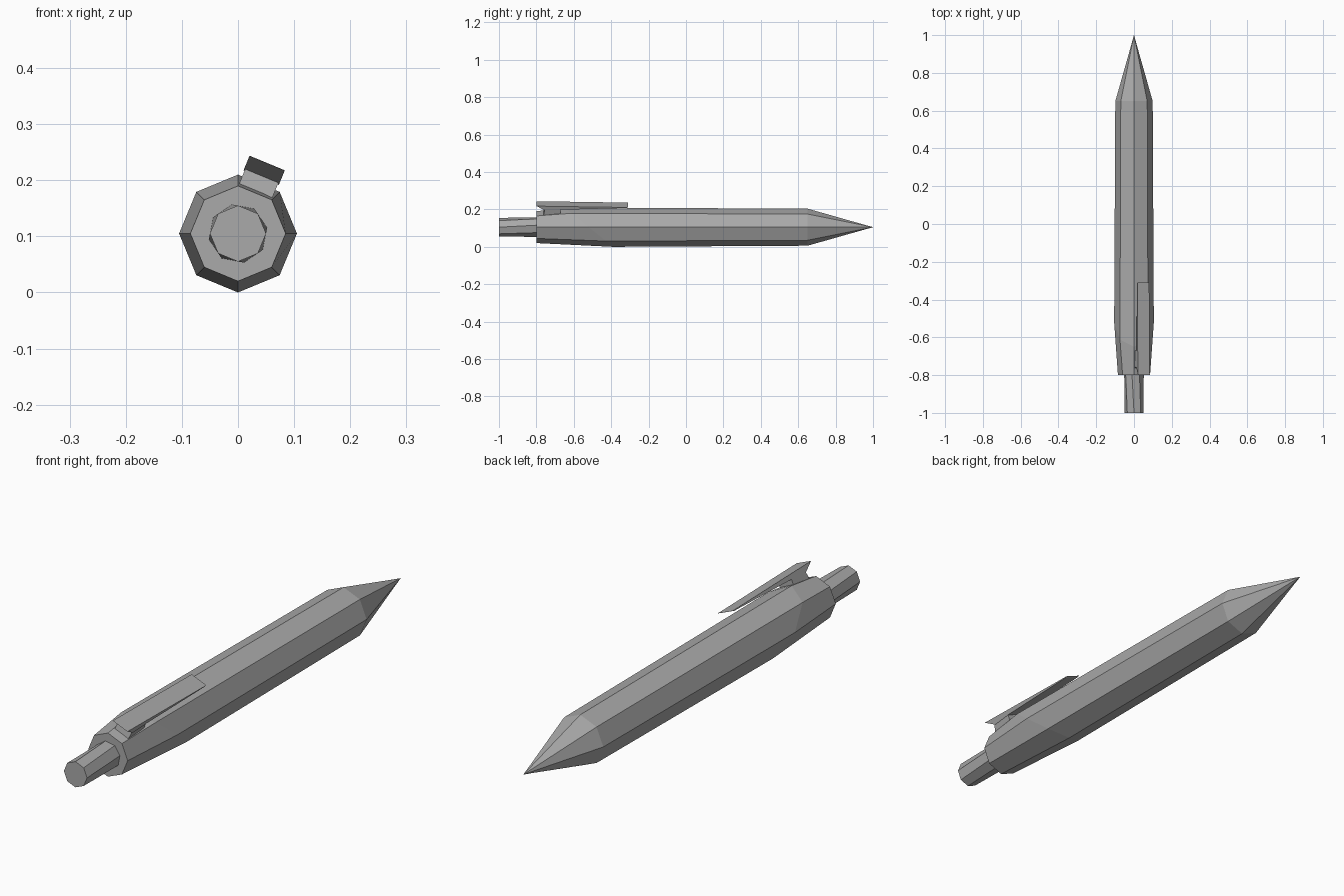
import bpy, bmesh
from math import sin, cos, pi, radians
from mathutils import Matrix

AXIS_Z = 0.105
SIDES = 8

cube = bpy.data.objects.get("Cube")
if cube:
    bpy.data.objects.remove(cube, do_unlink=True)

grey = bpy.data.materials.new("plain grey")
grey.use_nodes = True
grey.diffuse_color = (0.4, 0.4, 0.4, 1)
grey.node_tree.nodes["Principled BSDF"].inputs["Base Color"].default_value = (0.4, 0.4, 0.4, 1)


def finish(name, bm):
    bmesh.ops.remove_doubles(bm, verts=bm.verts, dist=0.0001)
    bmesh.ops.recalc_face_normals(bm, faces=bm.faces)
    mesh = bpy.data.meshes.new(name)
    bm.to_mesh(mesh)
    bm.free()
    mesh.materials.append(grey)
    obj = bpy.data.objects.new(name, mesh)
    bpy.context.collection.objects.link(obj)
    return obj


def loft(name, rings):
    """Octagonal loft along y; each ring is (y, radius, twist, slant)."""
    bm = bmesh.new()
    loops = []
    for y, r, twist, slant in rings:
        angles = [2 * pi * i / SIDES for i in range(SIDES)]
        loops.append([bm.verts.new((r * cos(a + twist), y - slant * sin(a),
                                    AXIS_Z + r * sin(a + twist))) for a in angles])
    for lower, upper in zip(loops, loops[1:]):
        for i in range(SIDES):
            j = (i + 1) % SIDES
            bm.faces.new((lower[i], lower[j], upper[j], upper[i]))
    bm.faces.new(loops[0])
    bm.faces.new(loops[-1])
    return finish(name, bm)


def side_profile(name, points, half_width):
    """Extrude a (y, radius) outline sideways and roll it onto the upper left facet."""
    bm = bmesh.new()
    face = bm.faces.new([bm.verts.new((-half_width, y, r)) for y, r in points])
    out = bmesh.ops.extrude_face_region(bm, geom=[face])
    moved = [v for v in out["geom"] if isinstance(v, bmesh.types.BMVert)]
    bmesh.ops.translate(bm, verts=moved, vec=(2 * half_width, 0, 0))
    place = Matrix.Translation((0, 0, AXIS_Z)) @ Matrix.Rotation(radians(22.5), 4, 'Y')
    bm.transform(place)
    return finish(name, bm)


# Barrel, with a slanted ring where the rear taper starts
loft("barrel", [(-0.8, 0.085, 0, 0), (-0.52, 0.105, 0, 0.13), (0.65, 0.099, 0, 0)])

# Nose cone and writing point
loft("nose_cone", [(0.65, 0.099, 0, 0), (0.95, 0.014, 0, 0)])
loft("writing_point", [(0.95, 0.014, 0, 0), (1.0, 0.0005, 0, 0)])

# Push button, slightly twisted
loft("push_button", [(-1.0, 0.05, 0, 0), (-0.79, 0.053, radians(12), 0)])

# Clip wedge and the post that holds it
side_profile("clip", [(-0.8, 0.136), (-0.31, 0.128), (-0.32, 0.125),
                      (-0.67, 0.115), (-0.75, 0.108), (-0.795, 0.134)], 0.034)
side_profile("clip_post", [(-0.765, 0.07), (-0.67, 0.07), (-0.67, 0.117), (-0.755, 0.112)], 0.032)
